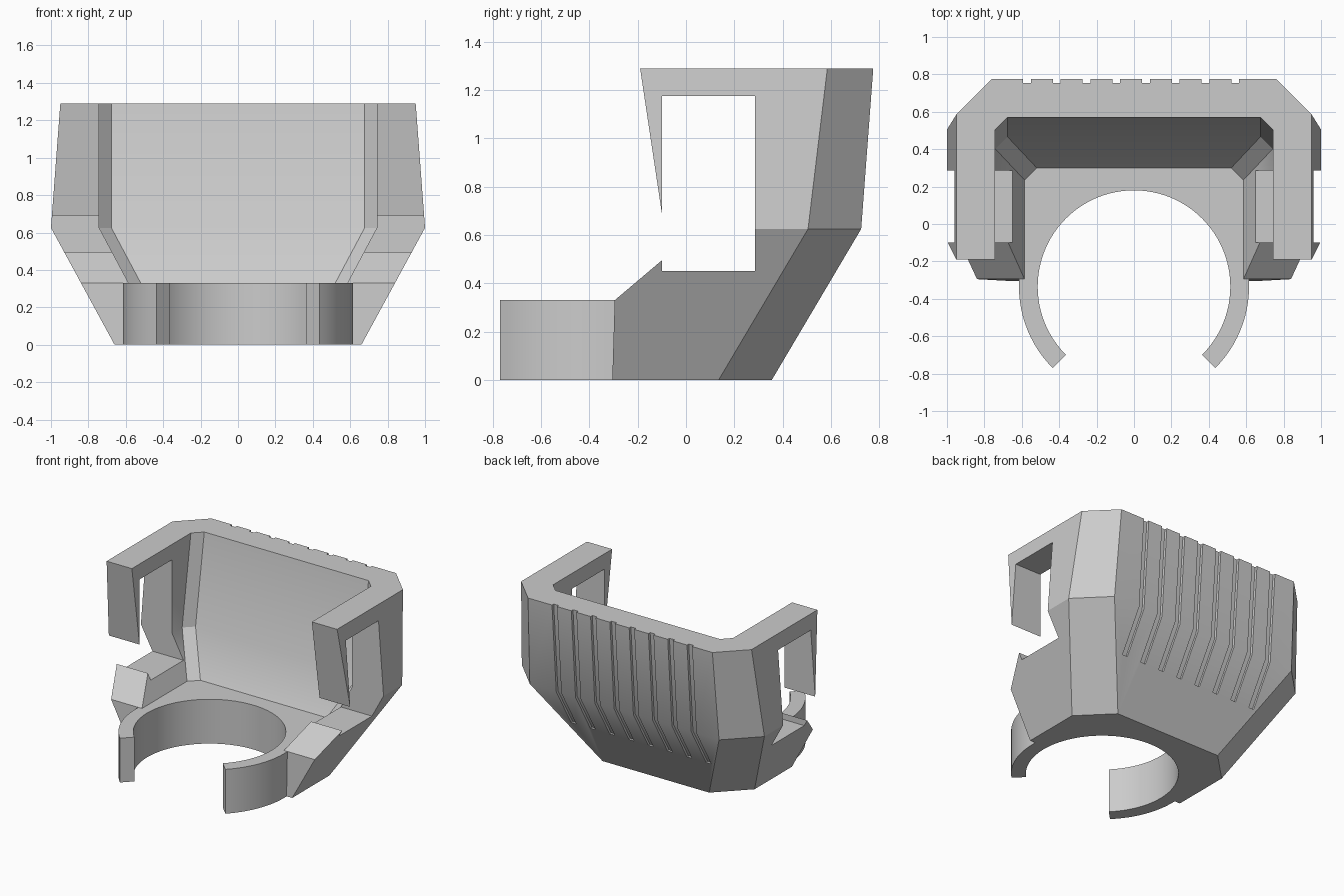
import bpy, bmesh, math

cube = bpy.data.objects.get("Cube")
if cube:
    bpy.data.objects.remove(cube, do_unlink=True)

grey = bpy.data.materials.new("light_grey")
grey.use_nodes = True
grey.diffuse_color = (0.6, 0.6, 0.6, 1)
grey.node_tree.nodes["Principled BSDF"].inputs["Base Color"].default_value = (0.6, 0.6, 0.6, 1)


def loft(name, rings):
    """Closed solid through matching rings of 3D points."""
    bm = bmesh.new()
    loops = [[bm.verts.new(p) for p in ring] for ring in rings]
    n = len(loops[0])
    for a, b in zip(loops, loops[1:]):
        for i in range(n):
            j = (i + 1) % n
            bm.faces.new((a[i], a[j], b[j], b[i]))
    bm.faces.new(loops[0])
    bm.faces.new(loops[-1])
    bmesh.ops.recalc_face_normals(bm, faces=bm.faces)
    mesh = bpy.data.meshes.new(name)
    bm.to_mesh(mesh)
    bm.free()
    mesh.materials.append(grey)
    obj = bpy.data.objects.new(name, mesh)
    bpy.context.collection.objects.link(obj)
    return obj


def chamfered_ring(z, x, y, chamfer, front):
    """U-shaped outline: straight sides, chamfered back corners."""
    half = [(x, front), (x, y - chamfer), (x - chamfer, y)]
    return [(px, py, z) for px, py in half + [(-px, py) for px, py in reversed(half)]]


def side_prism(name, profile, x0, x1):
    return loft(name, [[(x, y, z) for y, z in profile] for x in (x0, x1)])


def cylinder(name, radius, y, z0, z1, sides=96):
    turn = [2 * math.pi * i / sides for i in range(sides)]
    return loft(name, [[(radius * math.cos(a), y + radius * math.sin(a), z) for a in turn]
                       for z in (z0, z1)])


def combine(target, tool, operation):
    """Apply a boolean and discard the tool."""
    mod = target.modifiers.new("bool", "BOOLEAN")
    mod.operation, mod.object, mod.solver = operation, tool, "EXACT"
    bpy.ops.object.select_all(action="DESELECT")
    bpy.context.view_layer.objects.active = target
    target.select_set(True)
    bpy.ops.object.modifier_apply(modifier=mod.name)
    bpy.data.objects.remove(tool, do_unlink=True)


# Flared outer shell
body = loft("shroud_body", [
    chamfered_ring(0, 0.66, 0.355, 0.22, -0.6),
    chamfered_ring(0.625, 1.0, 0.725, 0.22, -0.6),
    chamfered_ring(1.29, 0.95, 0.775, 0.19, -0.6),
])

# Side outline: sloped front, hooked upper arm and square window
outline = side_prism("side_outline", [
    (-0.308, -0.1), (-0.295, 0.33), (-0.10, 0.495), (-0.10, 0.45),
    (0.285, 0.45), (0.285, 1.175), (-0.10, 1.175), (-0.10, 0.69),
    (-0.2065, 1.4), (1.2, 1.4), (1.2, -0.1)], -1.5, 1.5)
combine(body, outline, "INTERSECT")

# Inner cavity above the floor
floor = 0.33
cavity = loft("cavity", [
    chamfered_ring(floor, 0.585, 0.30, 0.065, -1),
    chamfered_ring(0.625, 0.742, 0.467, 0.065, -1),
    chamfered_ring(1.4, 0.742, 0.587, 0.065, -1),
])
combine(body, cavity, "DIFFERENCE")

# Vertical grooves down the back
for i in range(8):
    x = -0.572 + i * 0.159
    groove = side_prism("groove", [
        (0.763, 1.4), (0.705, 0.625), (0.532, floor), (0.95, floor), (0.95, 1.4)],
        x - 0.021, x + 0.021)
    combine(body, groove, "DIFFERENCE")

# Open clamp ring at the front
centre = -0.335
combine(body, cylinder("clamp_ring", 0.615, centre, 0, floor), "UNION")
combine(body, cylinder("bore", 0.515, centre, -0.1, floor + 0.1), "DIFFERENCE")
gap = loft("clamp_gap", [[(0, centre, z), (1, centre - 1, z), (-1, centre - 1, z)]
                         for z in (-0.1, floor + 0.1)])
combine(body, gap, "DIFFERENCE")

bpy.ops.object.shade_smooth_by_angle(angle=math.radians(30))
